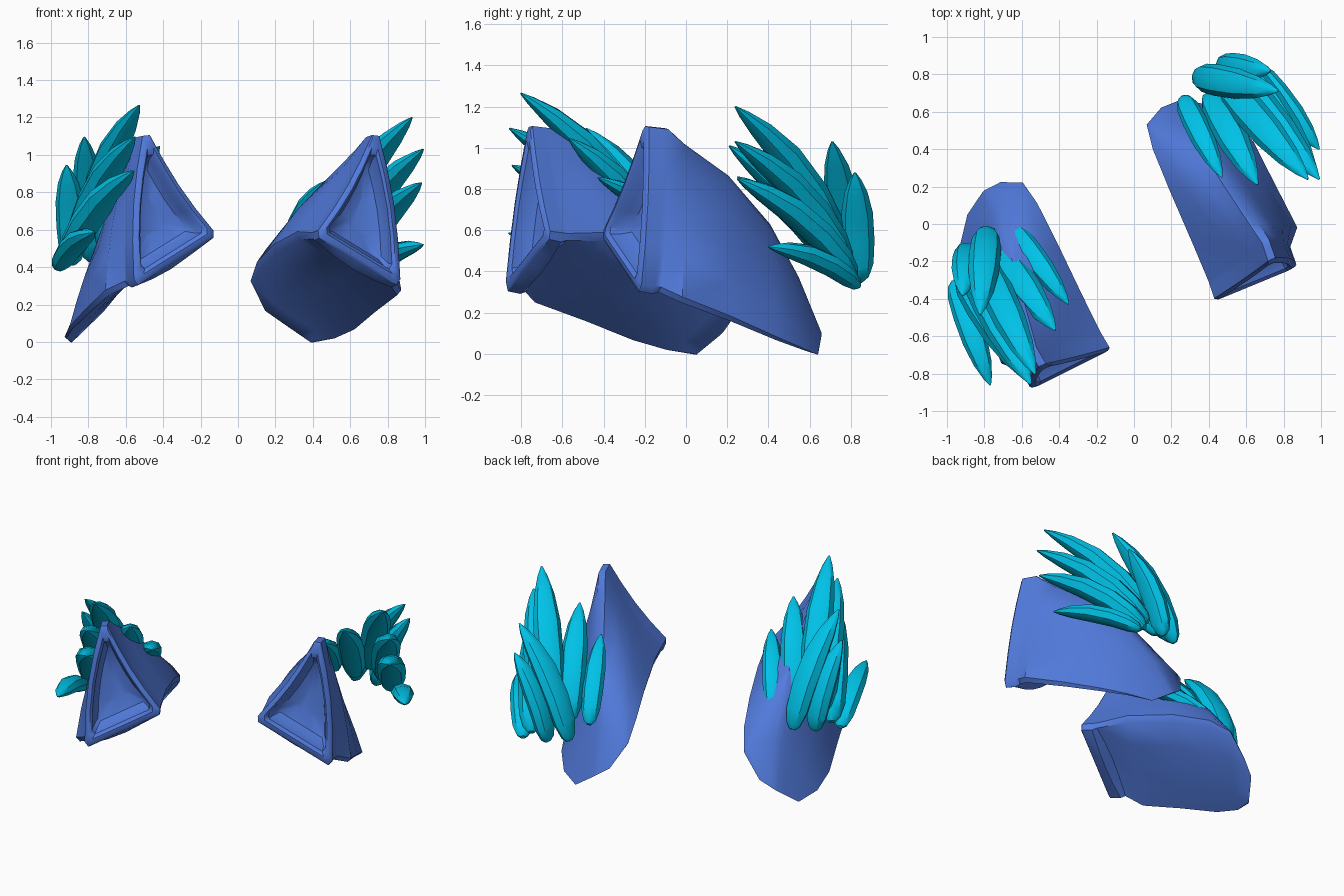
import bpy, bmesh, math
from mathutils import Vector as V

cube = bpy.data.objects.get("Cube")
if cube:
    bpy.data.objects.remove(cube, do_unlink=True)


def material(name, color):
    m = bpy.data.materials.new(name)
    m.use_nodes = True
    m.diffuse_color = (*color, 1)
    m.node_tree.nodes["Principled BSDF"].inputs["Base Color"].default_value = (*color, 1)
    return m


BLUE = material("armour_blue", (0.085, 0.2, 0.73))
TEAL = material("feather_teal", (0.0, 0.54, 0.8))


def mirrored(angle, shift):
    """Reflection in plan about an axis at half the angle, then a shift."""
    c, s = math.cos(math.radians(angle)), math.sin(math.radians(angle))
    return lambda p: V((p.x * c + p.y * s, p.x * s - p.y * c, p.z)) + V(shift)


def loft(name, rings, mat, place, sharp):
    """Skin closed rings and cap both ends."""
    bm = bmesh.new()
    loops = [[bm.verts.new(place(p)) for p in ring] for ring in rings]
    for a, b in zip(loops, loops[1:]):
        n = len(a)
        for i in range(n):
            j = (i + 1) % n
            bm.faces.new((a[i], a[j], b[j], b[i]))
    bm.faces.new(loops[0])
    bm.faces.new(loops[-1])
    bmesh.ops.recalc_face_normals(bm, faces=bm.faces)
    me = bpy.data.meshes.new(name)
    bm.to_mesh(me)
    bm.free()
    me.materials.append(mat)
    ob = bpy.data.objects.new(name, me)
    bpy.context.collection.objects.link(ob)
    bpy.ops.object.select_all(action="DESELECT")
    ob.select_set(True)
    bpy.context.view_layer.objects.active = ob
    bpy.ops.object.shade_smooth_by_angle(angle=math.radians(sharp))


# Shell stations, front to back: ridge, inner corner, outer corner,
# then the swell of the inner side, sole and outer side
STATIONS = [
    ((.74, -.18, 1.16), (.41, -.41, .57), (.87, -.22, .29), (-.03, 0, .035)),
    ((.65, .00, 1.06), (.30, -.12, .565), (.88, -.02, .235), (.0, .01, .03)),
    ((.51, .21, .89), (.18, .17, .50), (.76, .22, .145), (.03, .03, .02)),
    ((.38, .41, .64), (.09, .40, .41), (.65, .44, .055), (.04, .04, .02)),
    ((.28, .55, .37), (.06, .53, .32), (.54, .57, .01), (.03, .04, .02)),
    ((.24, .66, .10), (.14, .62, .17), (.40, .64, -.01), (0, 0, 0)),
]


def section(ridge, inner, outer, swell):
    """Triangle with blunted corners and swelling sides."""
    pts = [V(ridge), V(inner), V(outer)]
    mid = sum(pts, V()) / 3
    ring = []
    for i, (start, end) in enumerate(((.08, .95), (.05, .95), (.05, .93))):
        a, b = pts[i], pts[(i + 1) % 3]
        out = ((a + b) / 2 - mid).normalized()
        for t in (start, .28, .5, .72, end):
            ring.append(a.lerp(b, t) + out * swell[i] * math.sin(math.pi * t))
    return ring


def shell(name, place):
    body = [section(*s) for s in STATIONS]
    front = body[0]
    mid = sum(front, V()) / len(front)
    inward = V((-.3, .9, -.1)).normalized()
    # Rolled rim around a shallow hollow
    rim = [[mid + (p - mid) * k + inward * d for p in front]
           for k, d in ((.25, .11), (.6, .09), (.72, .05), (.76, .0), (.84, -.015), (.95, -.01))]
    # Lip curling under the sole, with a groove behind it
    lip = [[p + inward * d for p in section(*STATIONS[0][:3], (-.03, sole, .03))]
           for d, sole in ((.07, .035), (.1, -.04))]
    loft(name, rim + [front] + lip + body[1:], BLUE, place, 38)


# Feathers: root, tip, half width
FEATHERS = [
    ((.48, .76, .50), (.93, .24, 1.20), .09),
    ((.55, .79, .44), (.99, .24, 1.03), .09),
    ((.60, .82, .37), (.98, .25, .85), .09),
    ((.65, .84, .33), (.99, .40, .52), .07),
    ((.40, .70, .45), (.66, .21, 1.01), .085),
    ((.26, .68, .46), (.47, .25, .86), .065),
    ((.33, .79, .37), (.77, .71, 1.03), .085),
    ((.46, .84, .35), (.73, .82, .88), .08),
]
# Tips that sit differently on the right-hand tuft
NUDGE = {4: (-.07, -.07, 0), 5: (-.03, 0, -.03), 6: (0, -.05, -.07),
         7: (.07, -.02, 0), 8: (.06, 0, 0)}
PROFILE = ((0, .25), (.04, .6), (.15, .9), (.35, 1), (.6, .96), (.8, .7), (.93, .35), (1, .06))


def feather(name, root, tip, width):
    d = (tip - root).normalized()
    side = d.cross(V((0, 0, 1))).normalized()
    up = side.cross(d)
    rings = []
    for t, k in PROFILE:
        c = root.lerp(tip, t) + up * .07 * (tip - root).length * math.sin(math.pi * t)
        rings.append([c + (side * math.cos(a) + up * .78 * math.sin(a)) * width * k
                      for a in (math.tau * i / 8 for i in range(8))])
    loft(name, rings, TEAL, V, 40)


shell("left_shell", V)
shell("right_shell", mirrored(229, (-.15, -.075, 0)))
other = mirrored(246, (.07, -.05, .065))
for i, (root, tip, width) in enumerate(FEATHERS, 1):
    root, tip = V(root), V(tip)
    feather(f"left_feather_{i}", root, tip, width)
    feather(f"right_feather_{i}", other(root), other(tip) + V(NUDGE.get(i, (0, 0, 0))), width)
